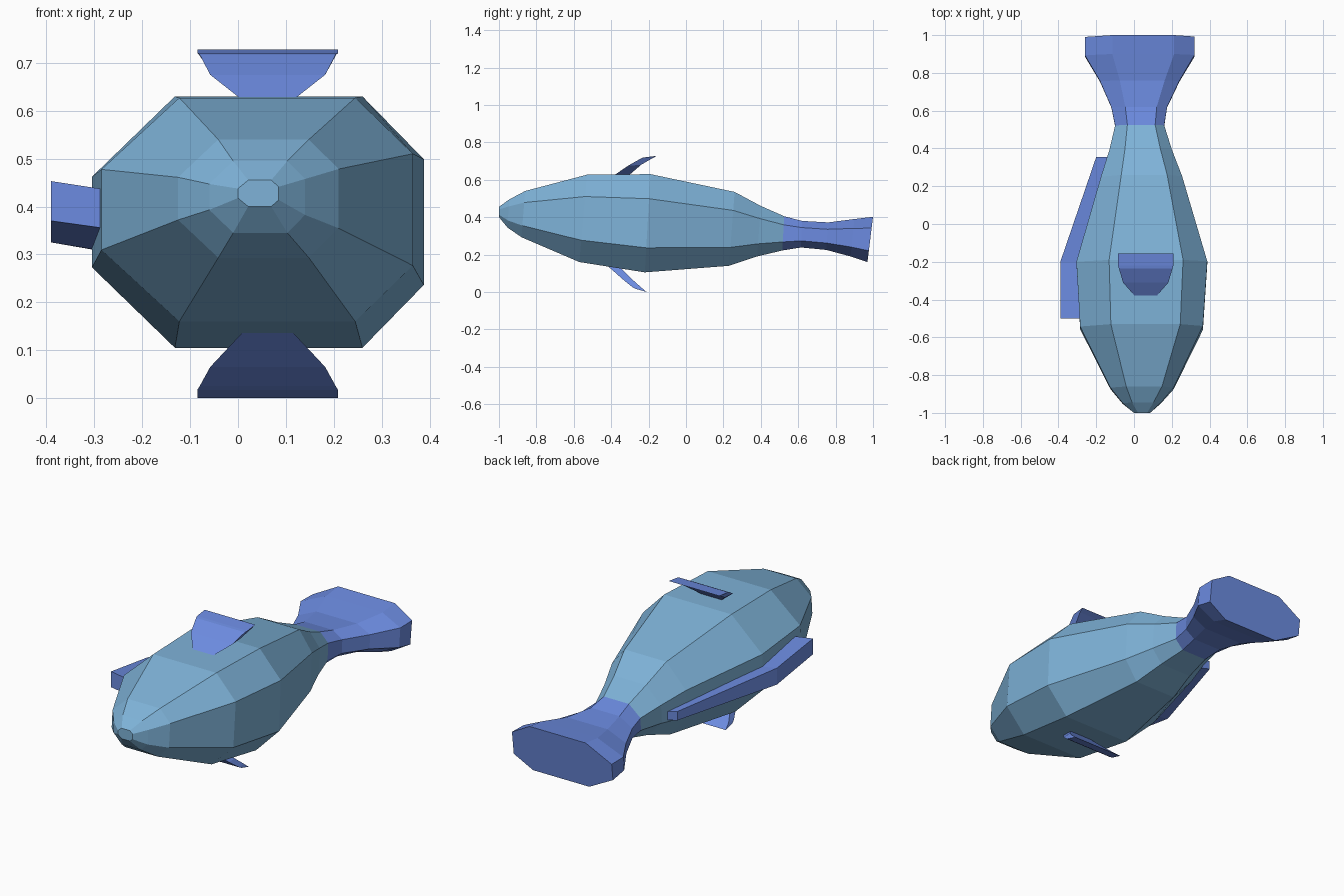
import bpy, bmesh

if "Cube" in bpy.data.objects:
    bpy.data.objects.remove(bpy.data.objects["Cube"])


def material(name, color):
    m = bpy.data.materials.new(name)
    m.diffuse_color = (*color, 1)
    m.use_nodes = True
    m.node_tree.nodes["Principled BSDF"].inputs["Base Color"].default_value = m.diffuse_color
    return m


skin = material("skin", (0.21, 0.45, 0.69))
fin_blue = material("fin_blue", (0.15, 0.26, 0.75))


def loft(name, rings, mat):
    """Bridge rings of equal vertex count and cap both ends."""
    bm = bmesh.new()
    loops = [[bm.verts.new(p) for p in r] for r in rings]
    n = len(loops[0])
    for a, b in zip(loops, loops[1:]):
        for i in range(n):
            j = (i + 1) % n
            bm.faces.new((a[i], a[j], b[j], b[i]))
    bm.faces.new(loops[0])
    bm.faces.new(loops[-1])
    bmesh.ops.recalc_face_normals(bm, faces=bm.faces)
    me = bpy.data.meshes.new(name)
    bm.to_mesh(me)
    bm.free()
    me.materials.append(mat)
    ob = bpy.data.objects.new(name, me)
    bpy.context.collection.objects.link(ob)
    return ob


# Octagon cross-section as fractions of the section's width and height
OCT = [(0, .32), (.25, 0), (.815, 0), (1, .25), (1, .75), (.815, 1), (.25, 1), (0, .68)]


def section(y_top, y_bot, x0, x1, z0, z1):
    return [(x0 + (x1 - x0) * u, y_bot + (y_top - y_bot) * v, z0 + (z1 - z0) * v)
            for u, v in OCT]


# Body: y at top, y at bottom, x range, z range
BODY = [
    (-1.0, -1.0, 0, .085, .40, .455),
    (-.945, -.955, -.06, .14, .345, .495),
    (-.86, -.88, -.125, .21, .293, .54),
    (-.53, -.57, -.285, .365, .16, .627),
    (-.19, -.22, -.305, .388, .105, .63),
    (.26, .23, -.175, .255, .14, .535),
    (.40, .38, -.13, .20, .19, .46),
    (.525, .515, -.10, .16, .222, .405),
]
# Tail: continues from the last body section and flares out
TAIL = [
    BODY[-1],
    (.62, .615, -.12, .175, .238, .38),
    (.76, .75, -.18, .24, .225, .372),
    (.90, .88, -.26, .32, .19, .39),
    (1.0, .97, -.26, .32, .16, .402),
]
loft("body", [section(*s) for s in BODY], skin)
loft("tail", [section(*s) for s in TAIL], fin_blue)

# Back fin: long tapering bar along the left side; y, outer x, inner x, z range
BACK = [(-.50, -.39, -.26, .37, .453), (-.20, -.39, -.28, .325, .412),
        (.355, -.20, -.13, .298, .345)]
loft("back_fin", [[(xo, y, z0), (xi, y, z0 - .018), (xi, y, z1 - .02), (xo, y, z1)]
                  for y, xo, xi, z0, z1 in BACK], fin_blue)

# Side fins: flaring slanted plates; half width, front y/z, rear y/z
UPPER = [(.05, -.39, .62, -.31, .62), (.12, -.31, .675, -.24, .68),
         (.142, -.235, .717, -.18, .715), (.147, -.22, .72, -.155, .728)]
LOWER = [(.05, -.42, .14, -.36, .14), (.12, -.335, .065, -.285, .065),
         (.142, -.285, .025, -.24, .025), (.147, -.27, .017, -.21, 0)]
for name, rows in (("upper_side_fin", UPPER), ("lower_side_fin", LOWER)):
    loft(name, [[(.062 - w, ya, za), (.062 + w, ya, za), (.062 + w, yb, zb), (.062 - w, yb, zb)]
                for w, ya, za, yb, zb in rows], fin_blue)
